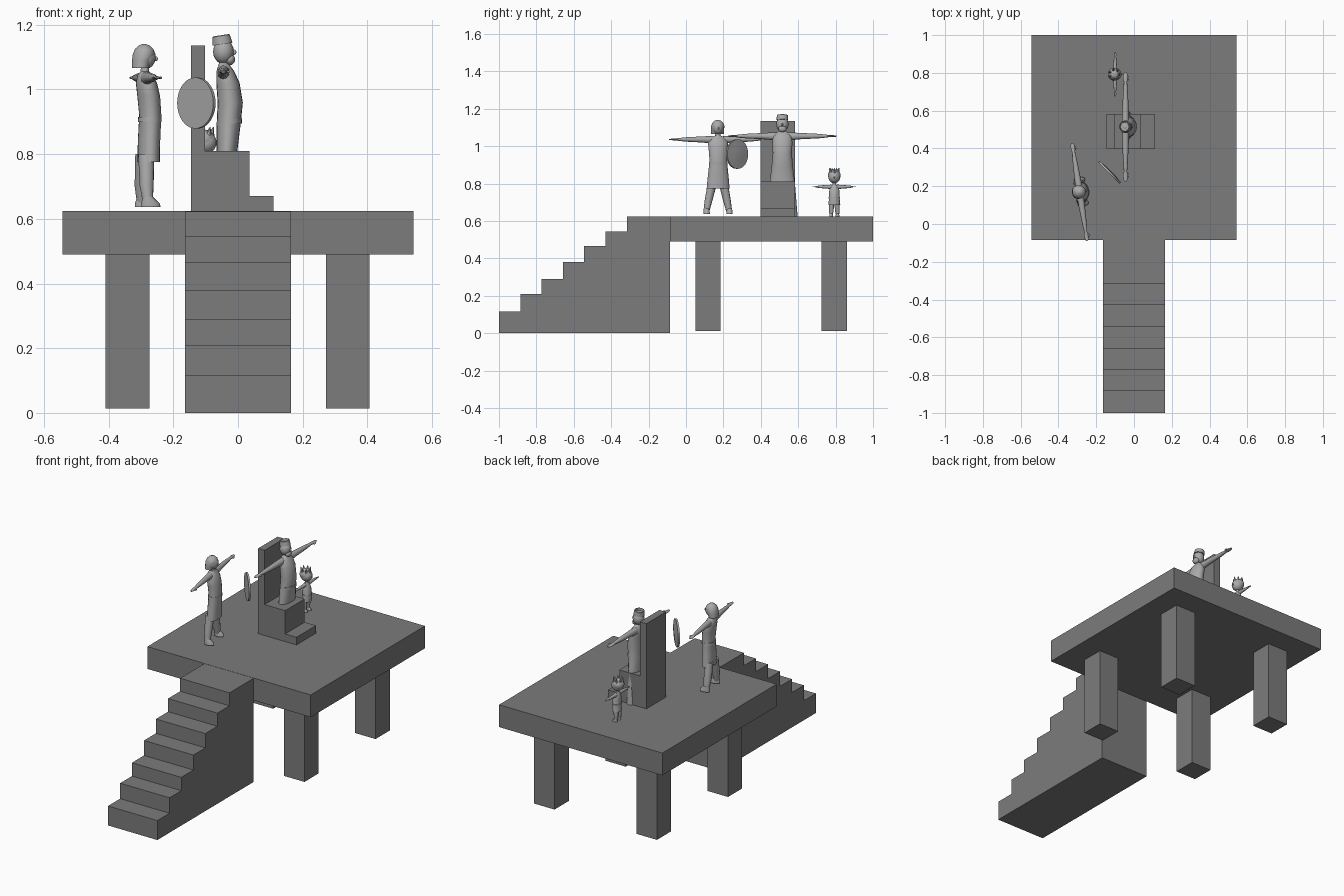
import bpy, bmesh, math
from mathutils import Matrix, Vector

if "Cube" in bpy.data.objects:
    bpy.data.objects.remove(bpy.data.objects["Cube"])


def material(name, v):
    m = bpy.data.materials.new(name)
    m.diffuse_color = (v, v, v, 1)
    m.use_nodes = True
    m.node_tree.nodes["Principled BSDF"].inputs["Base Color"].default_value = m.diffuse_color
    return m


STONE = material("dark grey stone", 0.2)
PALE = material("pale grey figure", 0.4)


def finish(name, bm, mat, place=Matrix(), smooth=False):
    bmesh.ops.recalc_face_normals(bm, faces=bm.faces)
    me = bpy.data.meshes.new(name)
    bm.to_mesh(me)
    bm.free()
    me.materials.append(mat)
    ob = bpy.data.objects.new(name, me)
    bpy.context.collection.objects.link(ob)
    ob.matrix_world = place
    if smooth:
        bpy.ops.object.select_all(action='DESELECT')
        ob.select_set(True)
        bpy.context.view_layer.objects.active = ob
        bpy.ops.object.shade_smooth_by_angle(angle=math.radians(40))
    return ob


def box(name, x0, x1, y0, y1, z0, z1):
    bm = bmesh.new()
    bmesh.ops.create_cube(bm, size=1)
    for v in bm.verts:
        v.co = Vector((x1 if v.co.x > 0 else x0, y1 if v.co.y > 0 else y0,
                       z1 if v.co.z > 0 else z0))
    return finish(name, bm, STONE)


def extrude(name, profile, direction):
    bm = bmesh.new()
    f = bm.faces.new([bm.verts.new(p) for p in profile])
    r = bmesh.ops.extrude_face_region(bm, geom=[f], use_keep_orig=True)
    vs = [g for g in r['geom'] if isinstance(g, bmesh.types.BMVert)]
    bmesh.ops.translate(bm, verts=vs, vec=direction)
    return finish(name, bm, STONE)


def tube(name, rings, place, axis='z', side=1, n=16):
    """Loft ellipses (x, y, z, rx, r_other) stacked along z or y."""
    bm = bmesh.new()
    loops = []
    for x, y, z, a, b in rings:
        loop = []
        for i in range(n):
            t = 2 * math.pi * i / n
            u, w = a * math.cos(t), b * math.sin(t)
            co = (x + u, side * y + w, z) if axis == 'z' else (x + u, side * y, z + w)
            loop.append(bm.verts.new(co))
        loops.append(loop)
    for p, q in zip(loops, loops[1:]):
        for i in range(n):
            j = (i + 1) % n
            bm.faces.new((p[i], p[j], q[j], q[i]))
    bm.faces.new(loops[0])
    bm.faces.new(loops[-1])
    return finish(name, bm, PALE, place, True)


def ball(name, c, r, place):
    bm = bmesh.new()
    bmesh.ops.create_uvsphere(bm, u_segments=16, v_segments=10, radius=1)
    for v in bm.verts:
        v.co = Vector([c[k] + r[k] * v.co[k] for k in range(3)])
    return finish(name, bm, PALE, place, True)


def arms(name, place, z, y0, length, thick):
    """Outstretched mirrored arms with flat hands and thumbs."""
    t, h = thick, length * 0.045
    w = length * 0.82
    for side, tag in ((1, "left"), (-1, "right")):
        tube(f"{name}_{tag}_arm", [
            (0, y0, z - .1 * t, t, 1.15 * t), (0, y0 + .3 * (w - y0), z, .9 * t, .9 * t),
            (0, w * .8, z, .65 * t, .65 * t), (0, w, z, .45 * t, .4 * t),
            (0, w + h, z, h, .4 * h), (0, length - h, z, h * .9, .35 * h),
            (0, length, z, h * .45, .25 * h)], place, 'y', side, 12)
        ball(f"{name}_{tag}_thumb", (h * 1.1, side * (w + h * 1.5), z),
             (h * .4, h * .9, h * .35), place)


def legs(name, place, top, foot, y_top, y_foot, r, toe):
    for side, tag in ((1, "left"), (-1, "right")):
        tube(f"{name}_{tag}_leg", [
            (0, y_foot, foot + .4 * r, .65 * r, .65 * r),
            (-.1 * r, (y_foot * 2 + y_top) / 3, foot + (top - foot) * .4, .95 * r, .9 * r),
            (0, y_top, top, 1.1 * r, 1.1 * r)], place, 'z', side, 12)
        tube(f"{name}_{tag}_foot", [
            (toe * .25, y_foot, foot, toe * .85, .75 * r),
            (toe * .22, y_foot, foot + .45 * r, toe * .82, .75 * r),
            (0, y_foot, foot + 1.4 * r, toe * .4, .6 * r)], place, 'z', side, 12)


# Platform and four legs
box("platform", -.543, .543, -.085, 1, .49, .624)
for x in (-.409, .272):
    for y in (.05, .725):
        box("platform_leg", x, x + .135, y, y + .135, .013, .495)

# Staircase profile swept sideways
ys = [-1, -.885, -.773, -.658, -.545, -.43, -.315, -.085]
zs = [.117, .21, .29, .38, .466, .545, .623]
stair = [(-.164, -1, 0)]
for i, z in enumerate(zs):
    stair += [(-.164, ys[i], z), (-.164, ys[i + 1], z)]
stair.append((-.164, -.085, 0))
extrude("staircase", stair, (.328, 0, 0))

# Throne with footrest, facing +x
throne = [(-.145, .622), (.11, .622), (.11, .67), (.035, .67), (.035, .81),
          (-.102, .81), (-.102, 1.136), (-.145, 1.136)]
extrude("throne", [(x, .398, z) for x, z in throne], (0, .185, 0))

# Seated ruler: robe reaches down through the seat
P = Matrix.Translation((-.045, .515, 0))
tube("ruler_robe", [
    (.01, 0, .62, .036, .082), (.011, 0, .72, .034, .074), (.011, 0, .81, .032, .067),
    (.016, 0, .89, .037, .057), (.021, 0, .96, .039, .051), (.014, 0, 1.02, .036, .054),
    (.006, 0, 1.055, .028, .05), (.002, 0, 1.075, .018, .028), (0, 0, 1.083, .013, .014),
    (0, 0, 1.1, .013, .014)], P, n=20)
tube("ruler_belt", [(.018, 0, .895, .039, .057), (.019, 0, .91, .039, .056)], P, n=20)
arms("ruler", P, 1.054, .03, .29, .019)
ball("ruler_head", (0, 0, 1.117), (.032, .033, .038), P)
ball("ruler_nose", (.033, 0, 1.115), (.007, .005, .008), P)
ball("ruler_beard", (.02, 0, 1.093), (.016, .022, .018), P)
tilt = (P @ Matrix.Translation((-.003, 0, 1.14)) @ Matrix.Rotation(-.15, 4, 'Y'))
tube("ruler_crown", [(0, 0, 0, .031, .031), (0, 0, .026, .027, .029),
                     (0, 0, .028, .023, .025), (0, 0, .012, .022, .024)], tilt)

# Guard: tunic, belt, hood and legs
P = Matrix.Translation((-.288, .17, 0)) @ Matrix.Rotation(math.radians(8.7), 4, 'Z')
tube("guard_tunic", [
    (.012, 0, .775, .034, .062), (.013, 0, .84, .034, .056), (.017, 0, .92, .034, .047),
    (.012, 0, .98, .035, .051), (.005, 0, 1.02, .032, .054), (0, 0, 1.045, .022, .042),
    (0, 0, 1.056, .013, .016), (0, 0, 1.085, .012, .013)], P, n=20)
tube("guard_belt", [(.015, 0, .9, .036, .051), (.016, 0, .915, .036, .05)], P, n=20)
arms("guard", P, 1.036, .03, .262, .018)
legs("guard", P, .8, .637, .03, .062, .023, .036)
ball("guard_head", (.002, 0, 1.1), (.032, .031, .037), P)
ball("guard_nose", (.035, 0, 1.095), (.006, .005, .007), P)
tube("guard_hood", [
    (-.014, 0, 1.066, .027, .035), (-.01, 0, 1.09, .03, .036), (-.003, 0, 1.108, .035, .036),
    (-.002, 0, 1.125, .029, .029), (-.002, 0, 1.136, .017, .017),
    (-.002, 0, 1.141, .003, .003)], P)

# Round shield floating beside the guard, turned 45 degrees
P = (Matrix.Translation((-.128, .274, .958)) @ Matrix.Rotation(math.radians(-45), 4, 'Z'))
tube("shield", [(0, -.006, 0, .07, .07), (0, -.006, 0, .079, .079), (0, .004, 0, .079, .079),
                (0, .004, 0, .071, .071), (0, .009, 0, .035, .035)], P, 'y', n=32)

# Child behind the throne
P = Matrix.Translation((-.1, .793, 0))
tube("child_tunic", [
    (.003, 0, .685, .025, .032), (.006, 0, .725, .024, .028), (.003, 0, .765, .021, .027),
    (0, 0, .786, .014, .02), (0, 0, .795, .009, .009), (0, 0, .82, .009, .009)], P)
tube("child_belt", [(.005, 0, .72, .026, .03), (.005, 0, .728, .026, .03)], P)
arms("child", P, .783, .014, .117, .011)
legs("child", P, .695, .624, .014, .017, .013, .018)
ball("child_head", (0, 0, .836), (.034, .032, .034), P)
ball("child_nose", (.034, 0, .832), (.005, .004, .005), P)
ball("child_hair", (-.005, 0, .844), (.034, .034, .032), P)
for i in range(7):
    a = 2 * math.pi * i / 7
    c, s = math.cos(a), math.sin(a)
    tube("child_hair_tuft", [(.02 * c - .004, .02 * s, .857, .011, .011),
                             (.028 * c - .004, .028 * s, .884, .001, .001)], P, n=6)
